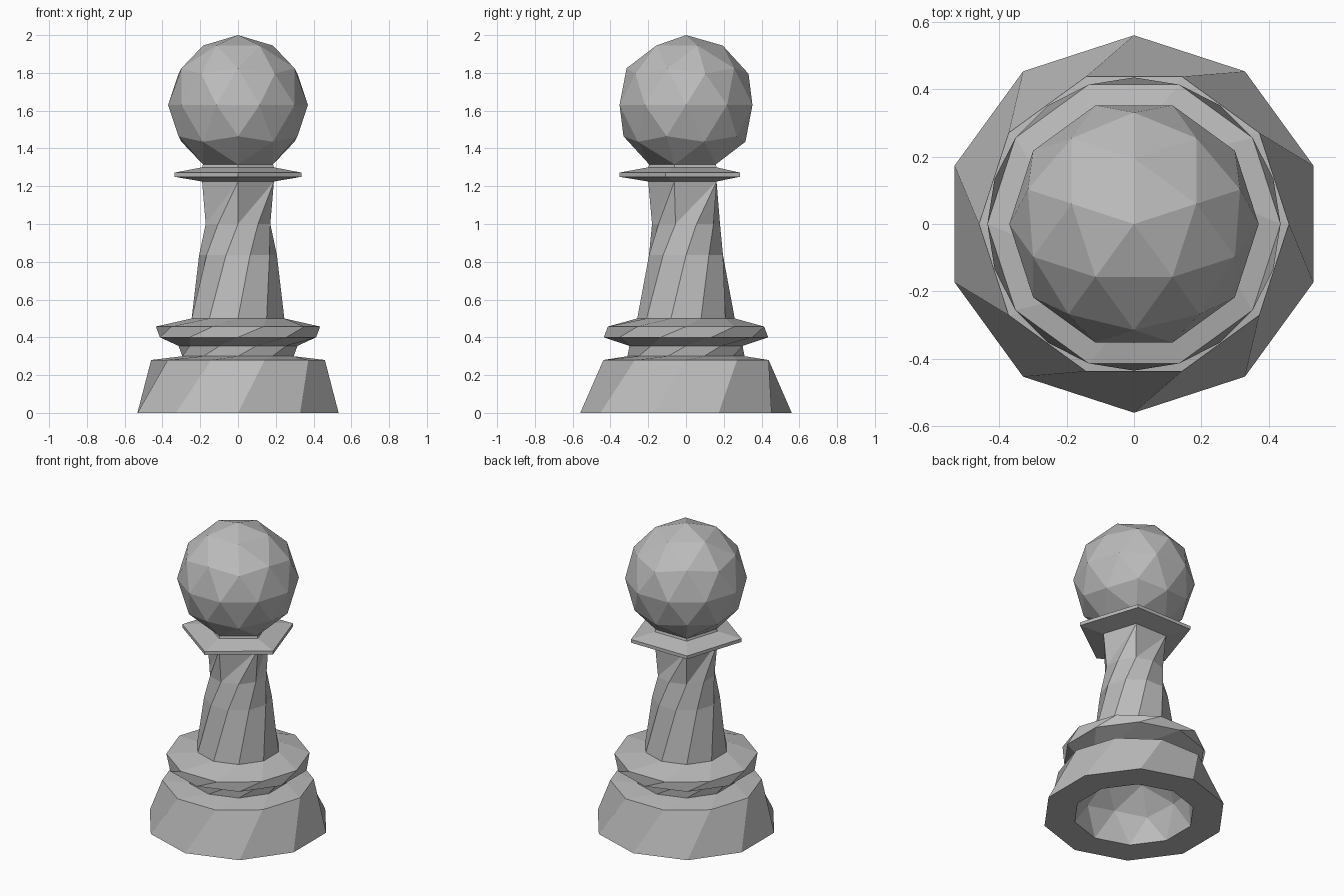
import bpy, bmesh
from math import radians, cos, sin
from mathutils import Matrix

cube = bpy.data.objects.get("Cube")
if cube:
    bpy.data.objects.remove(cube, do_unlink=True)

stone = bpy.data.materials.new("grey_stone")
stone.use_nodes = True
stone.diffuse_color = (0.5, 0.5, 0.5, 1)
stone.node_tree.nodes["Principled BSDF"].inputs["Base Color"].default_value = (0.5, 0.5, 0.5, 1)


def finish(bm, name):
    mesh = bpy.data.meshes.new(name)
    bm.to_mesh(mesh)
    bm.free()
    mesh.materials.append(stone)
    obj = bpy.data.objects.new(name, mesh)
    bpy.context.collection.objects.link(obj)
    return obj


def ring(bm, sides, radius, z, start):
    angles = [radians(start + 360 * k / sides) for k in range(sides)]
    return [bm.verts.new((radius * cos(a), radius * sin(a), z)) for a in angles]


def loft(bm, rings):
    for low, high in zip(rings, rings[1:]):
        n = len(low)
        for k in range(n):
            j = (k + 1) % n
            bm.faces.new((low[k], low[j], high[j], high[k]))


def twisted(bm, profile, start, twist=18):
    """Ten-sided rings, each turned half a side from the one below."""
    rings = [ring(bm, 10, r, z, start + twist * i) for i, (r, z) in enumerate(profile)]
    loft(bm, rings)
    return rings


HEAD_R, HEAD_Z = 0.37, 1.63

# Foot and moulding
bm = bmesh.new()
steps = [(0.56, 0), (0.46, 0.28), (0.31, 0.30), (0.315, 0.355),
         (0.435, 0.40), (0.435, 0.457), (0.258, 0.50)]
foot = twisted(bm, steps, 18)
loft(bm, [ring(bm, 10, HEAD_R, 0, 18), foot[0]])
finish(bm, "foot")

# Twisted stem, its ten sides gathered into five at the top
bm = bmesh.new()
low = twisted(bm, [(0.258, 0.50), (0.206, 0.835), (0.18, 1.0)], -126)[-1]
top = ring(bm, 5, 0.2, 1.225, -90)
for j in range(5):
    a, b, c = low[2 * j - 2], low[2 * j - 1], low[2 * j]
    bm.faces.new((a, b, top[j]))
    bm.faces.new((b, c, top[j]))
    bm.faces.new((a, top[j], top[j - 1]))
finish(bm, "stem")

# Five-sided collar
bm = bmesh.new()
edge = [(0.2, 1.225), (0.353, 1.25), (0.353, 1.272), (0.2, 1.30), (0.195, 1.315)]
loft(bm, [ring(bm, 5, r, z, -90) for r, z in edge])
finish(bm, "collar")


def ball(name, keep_above, matrix, inward=False):
    bm = bmesh.new()
    bmesh.ops.create_icosphere(bm, subdivisions=2, radius=HEAD_R)
    cut = [v for v in bm.verts if v.co.z < keep_above]
    bmesh.ops.delete(bm, geom=cut, context='VERTS')
    if inward:
        bmesh.ops.reverse_faces(bm, faces=bm.faces[:])
    bm.transform(matrix)
    return finish(bm, name)


# Head, open where it meets the collar, and the hollow under the foot
ball("head", -HEAD_R * 0.95,
     Matrix.Translation((0, 0, HEAD_Z)) @ Matrix.Rotation(radians(90), 4, 'Z'))
ball("foot_hollow", -0.01, Matrix.Identity(4), inward=True)
